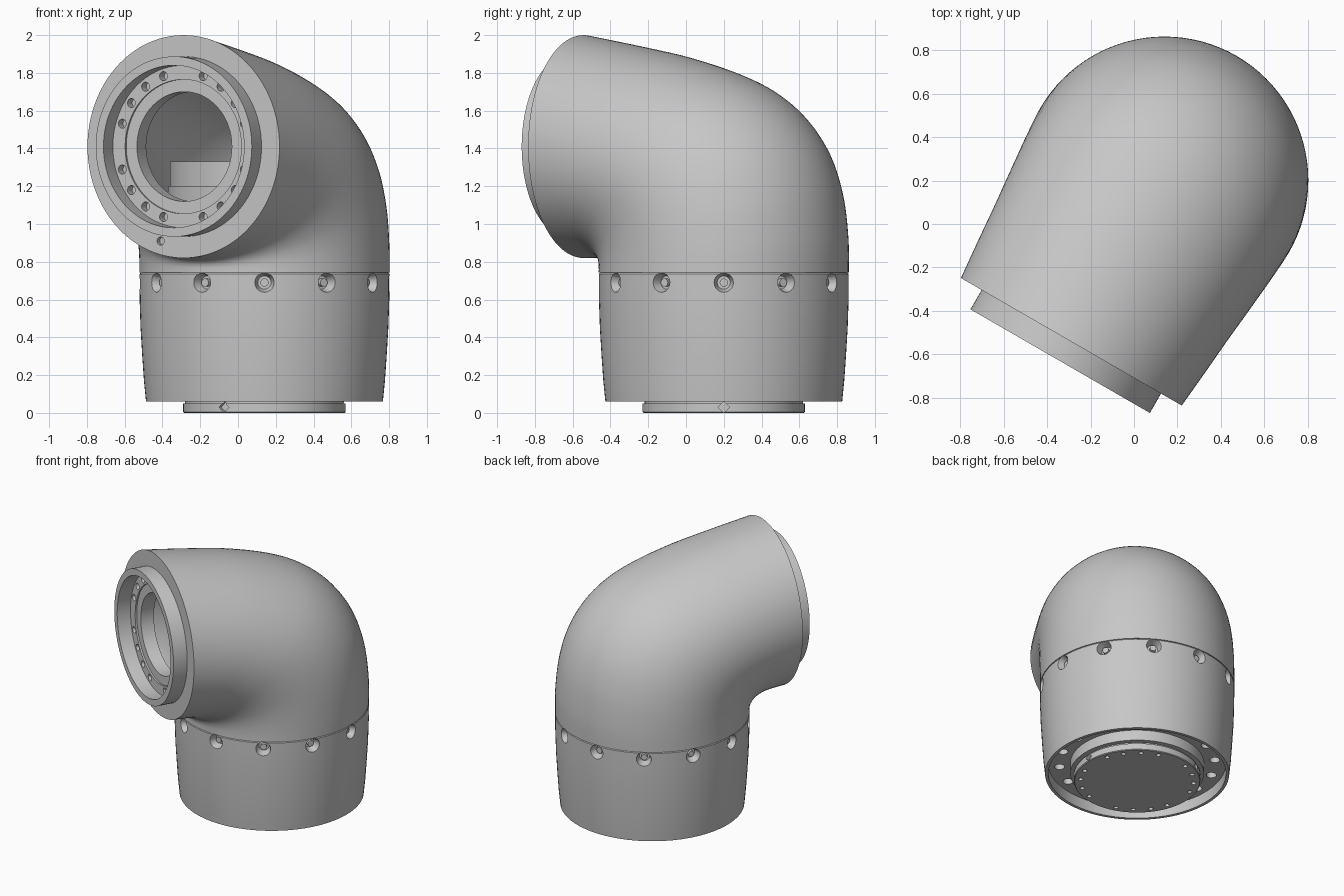
import bpy, bmesh
from math import sin, cos, pi, radians
from mathutils import Matrix, Vector

if "Cube" in bpy.data.objects:
    bpy.data.objects.remove(bpy.data.objects["Cube"], do_unlink=True)

grey = bpy.data.materials.new("light grey")
grey.use_nodes = True
grey.diffuse_color = (0.57, 0.57, 0.57, 1)
grey.node_tree.nodes["Principled BSDF"].inputs["Base Color"].default_value = (0.57, 0.57, 0.57, 1)

# Frames: the upright base axis, and the outlet axis turned 30 degrees off the front
BASE = Matrix.Translation((0.14, 0.2, 0))
turn = radians(30)
side, up, out = Vector((cos(turn), -sin(turn), 0)), Vector((0, 0, 1)), Vector((-sin(turn), -cos(turn), 0))
AXIS_Z = 1.41
OUTLET = Matrix.Translation((0.14, 0.2, AXIS_Z)) @ Matrix((side, up, out)).transposed().to_4x4()
SEG = 96


def finish(bm, name, frame):
    bmesh.ops.remove_doubles(bm, verts=bm.verts, dist=1e-5)
    bmesh.ops.recalc_face_normals(bm, faces=bm.faces)
    bm.transform(frame)
    mesh = bpy.data.meshes.new(name)
    bm.to_mesh(mesh)
    bm.free()
    mesh.materials.append(grey)
    ob = bpy.data.objects.new(name, mesh)
    bpy.context.collection.objects.link(ob)
    return ob


def skin(rings, name, frame, closed):
    """Join rings of points with quads; closed links the last ring to the first."""
    bm = bmesh.new()
    loops = [[bm.verts.new(p) for p in ring] for ring in rings]
    if closed:
        loops.append(loops[0])
    for a, b in zip(loops, loops[1:]):
        n = len(a)
        for i in range(n):
            j = (i + 1) % n
            bm.faces.new((a[i], a[j], b[j], b[i]))
    return finish(bm, name, frame)


def lathe(name, profile, frame, closed=True):
    angles = [2 * pi * i / SEG for i in range(SEG)]
    return skin([[(r * cos(a), r * sin(a), h) for a in angles] for r, h in profile], name, frame, closed)


def pegs(name, matrices, r1, r2, depth, frame, sides=20):
    """Cones or cylinders along the local z of each matrix."""
    bm = bmesh.new()
    for m in matrices:
        bmesh.ops.create_cone(bm, cap_ends=True, segments=sides, radius1=r1, radius2=r2, depth=depth, matrix=m)
    return finish(bm, name, frame)


def cut(ob, cutter):
    mod = ob.modifiers.new("cut", "BOOLEAN")
    mod.operation, mod.solver, mod.object = "DIFFERENCE", "EXACT", cutter
    bpy.context.view_layer.objects.active = ob
    bpy.ops.object.modifier_apply(modifier=mod.name)
    bpy.data.objects.remove(cutter, do_unlink=True)


def circle(count, radius, h, skip=0):
    """Axial positions around a circle; skip leaves out every nth one."""
    return [Matrix.Translation((radius * cos(2 * pi * i / count), radius * sin(2 * pi * i / count), h))
            for i in range(count) if not skip or i % skip]


def radial(count, radius, h):
    return [Matrix.Rotation(2 * pi * i / count, 4, "Z") @ Matrix.Translation((radius, 0, h))
            @ Matrix.Rotation(pi / 2, 4, "Y") for i in range(count)]


# Lower housing with a recessed underside
housing = lathe("lower_housing", [
    (0.627, 0.06), (0.638, 0.17), (0.647, 0.3), (0.656, 0.45), (0.661, 0.6), (0.662, 0.735), (0.655, 0.743),
    (0.55, 0.743), (0.55, 0.24), (0.4, 0.24), (0.4, 0.14), (0.605, 0.14), (0.605, 0.06)], BASE)
cut(housing, pegs("screw_cutter", radial(12, 0.64, 0.69), 0.035, 0.056, 0.07, BASE))
cut(housing, pegs("under_cutter", circle(16, 0.53, 0.14), 0.035, 0.035, 0.12, BASE))
screws = pegs("housing_screws", radial(12, 0.605, 0.69), 0.022, 0.022, 0.05, BASE, 12)

# Mounting flange underneath
flange = lathe("base_flange", [
    (0, 0), (0.425, 0), (0.43, 0.005), (0.43, 0.05), (0.42, 0.05), (0.42, 0.062),
    (0.455, 0.062), (0.455, 0.2), (0, 0.2)], BASE, closed=False)
cut(flange, pegs("flange_hole_cutter", circle(20, 0.385, 0, skip=5), 0.016, 0.016, 0.06, BASE, 16))
cut(flange, pegs("notch_cutter", radial(3, 0.43, 0.03), 0.03, 0.03, 0.05, BASE, 4))

# Elbow shell: back ridge (t, z), inner corner (t, z), half width
STATIONS = [
    (-0.662, 0.743, 0.662, 0.743, 0.662),
    (-0.66, 0.93, 0.662, 0.762, 0.662),
    (-0.628, 1.17, 0.663, 0.775, 0.661),
    (-0.55, 1.39, 0.667, 0.787, 0.658),
    (-0.42, 1.57, 0.673, 0.796, 0.653),
    (-0.25, 1.705, 0.682, 0.804, 0.645),
    (-0.04, 1.8, 0.695, 0.811, 0.635),
    (0.25, 1.885, 0.72, 0.817, 0.62),
    (0.55, 1.945, 0.775, 0.82, 0.605),
    (0.857, 2.0, 0.857, 0.82, 0.587)]


def spline(points, steps):
    pts = [points[0]] + points + [points[-1]]
    result = []
    for p0, p1, p2, p3 in zip(pts, pts[1:], pts[2:], pts[3:]):
        for k in range(steps):
            u = k / steps
            result.append([b + 0.5 * u * (c - a + u * (2 * a - 5 * b + 4 * c - d + u * (3 * (b - c) + d - a)))
                           for a, b, c, d in zip(p0, p1, p2, p3)])
    return result + [list(points[-1])]


def section(station, scale):
    tt, tz, bt, bz, w = station
    ct, cz, ht, hz = (tt + bt) / 2, (tz + bz) / 2, (tt - bt) / 2, (tz - bz) / 2
    ring = []
    for i in range(SEG):
        s, c = scale * sin(2 * pi * i / SEG), scale * cos(2 * pi * i / SEG)
        ring.append((w * s, cz + hz * c - AXIS_Z, ct + ht * c))
    return ring


path = spline(STATIONS, 5)
elbow = skin([section(p, 1) for p in path] + [section(p, 0.8) for p in reversed(path)],
             "elbow_shell", OUTLET, True)
cut(elbow, pegs("pin_cutter", [Matrix.Translation((-0.14, -0.5, 0.857))], 0.022, 0.022, 0.06, OUTLET))

# Outlet collar with a bolt ring and a bore
collar = lathe("outlet_collar", [
    (0.477, 0.75), (0.477, 0.96), (0.43, 0.96), (0.43, 0.86), (0.355, 0.86), (0.355, 0.848),
    (0.29, 0.848), (0.29, 0.75)], OUTLET)
cut(collar, pegs("bolt_hole_cutter", circle(20, 0.392, 0.86, skip=5), 0.024, 0.024, 0.1, OUTLET))

# Drive unit inside the elbow
drive = lathe("inner_drive", [(0, 0.22), (0.51, 0.22), (0.51, 1.2), (0.5, 1.2), (0.5, 1.33), (0, 1.33)],
              BASE, closed=False)

# Smooth shading with sharp edges kept
bpy.ops.object.select_all(action="DESELECT")
for ob in (housing, screws, flange, elbow, collar, drive):
    ob.select_set(True)
bpy.context.view_layer.objects.active = elbow
bpy.ops.object.shade_smooth_by_angle(angle=radians(32))
